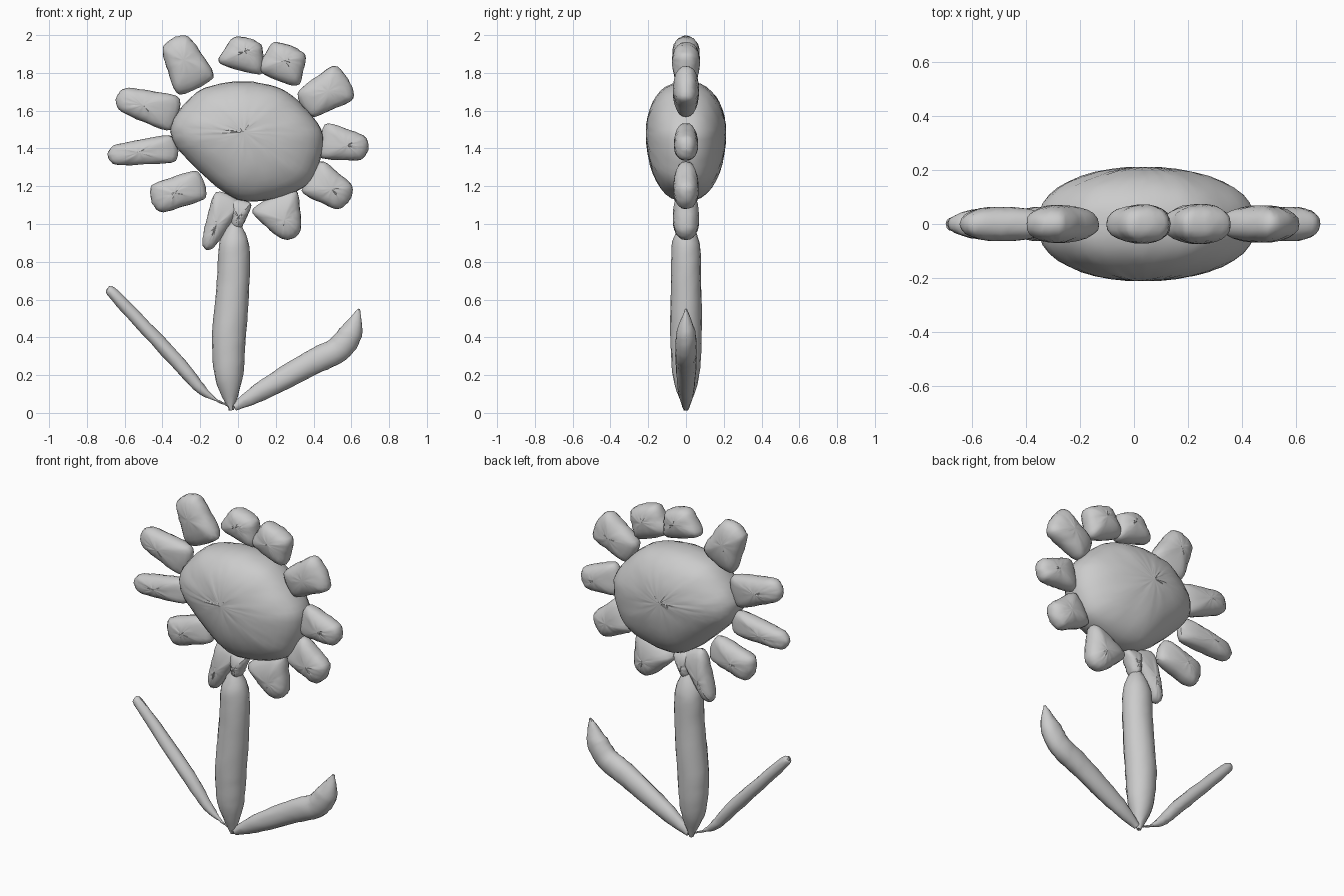
import bpy, bmesh, math, random
from mathutils import Vector

if "Cube" in bpy.data.objects:
    bpy.data.objects.remove(bpy.data.objects["Cube"])

random.seed(4)


def spline(pts, closed, steps):
    """Catmull-Rom interpolation through tuples of any size."""
    n, out = len(pts), []
    get = lambda i: Vector(pts[i % n] if closed else pts[max(0, min(n - 1, i))])
    for i in range(n if closed else n - 1):
        p0, p1, p2, p3 = (get(i + k) for k in (-1, 0, 1, 2))
        m1, m2 = (p2 - p0) * 0.42, (p3 - p1) * 0.42
        for k in range(steps):
            t = k / steps
            out.append(p1 * (2*t**3 - 3*t*t + 1) + m1 * (t**3 - 2*t*t + t)
                       + p2 * (3*t*t - 2*t**3) + m2 * (t**3 - t*t))
    if not closed:
        out.append(get(n - 1))
    return out


def loft(name, rings, start, end, bump=0.002):
    """Skin a list of rings and close both ends with a point."""
    bm = bmesh.new()
    wob = lambda: Vector([random.uniform(-bump, bump) for _ in range(3)])
    loops = [[bm.verts.new(p + wob()) for p in r] for r in rings]
    n = len(loops[0])
    for a, b in zip(loops, loops[1:]):
        for i in range(n):
            j = (i + 1) % n
            bm.faces.new((a[i], a[j], b[j], b[i]))
    for tip, ring in ((start, loops[0]), (end, loops[-1])):
        v = bm.verts.new(tip)
        for i in range(n):
            bm.faces.new((v, ring[i], ring[(i + 1) % n]))
    bmesh.ops.recalc_face_normals(bm, faces=bm.faces)
    me = bpy.data.meshes.new(name)
    bm.to_mesh(me)
    bm.free()
    ob = bpy.data.objects.new(name, me)
    bpy.context.collection.objects.link(ob)
    bpy.ops.object.select_all(action='DESELECT')
    ob.select_set(True)
    bpy.context.view_layer.objects.active = ob
    bpy.ops.object.shade_smooth_by_angle(angle=math.radians(40))


def pillow(name, outline, depth, rings=11, steps=5):
    """Inflate a front outline (x, z) to both sides of the y = 0 plane."""
    edge = spline(outline, True, steps)
    c = sum(edge, Vector((0, 0))) / len(edge)
    skins = []
    for k in range(1, rings + 1):
        s = math.sin(-math.pi / 2 + math.pi * k / (rings + 1))
        y = math.copysign(depth * abs(s) ** 0.85, s) if abs(s) > 1e-6 else 0
        r = math.sqrt(1 - s * s)
        skins.append([Vector((c.x + (p.x - c.x) * r, y, c.y + (p.y - c.y) * r))
                      for p in edge])
    loft(name, skins, Vector((c.x, -depth, c.y)), Vector((c.x, depth, c.y)))


def petal(name, bx, bz, tx, tz, wb, wt):
    """Puffed petal from base to tip, with half widths at both ends."""
    base, axis = Vector((bx, bz)), Vector((tx - bx, tz - bz))
    side = Vector((-axis.y, axis.x)).normalized()
    wm = (wb + wt) * 0.57
    half = [(0, wb), (.5, wm), (.9, wt)]
    shape = half + [(1, 0)] + [(u, -w) for u, w in reversed(half)]
    pillow(name, [base + axis * u + side * w for u, w in shape], 0.035 + 0.35 * wm)


def stalk(name, flat, sections, sides=16):
    """Sweep an ellipse along (x, z, half width); flat = depth / width."""
    pts = spline(sections, False, 6)
    rings = []
    for i, p in enumerate(pts):
        a, b = pts[max(0, i - 1)], pts[min(len(pts) - 1, i + 1)]
        d = (b - a).xy.normalized()
        angles = [2 * math.pi * k / sides for k in range(sides)]
        rings.append([Vector((p[0] + d.y * p[2] * math.cos(u), flat * p[2] * math.sin(u),
                              p[1] - d.x * p[2] * math.cos(u))) for u in angles])
    loft(name, rings, Vector((pts[0][0], 0, pts[0][1])), Vector((pts[-1][0], 0, pts[-1][1])))


# Flower head
pillow("flower_head", [(-.35, 1.54), (-.2, 1.71), (.03, 1.755), (.26, 1.7), (.45, 1.475),
                       (.36, 1.2), (.01, 1.125), (-.31, 1.385)], 0.212, 19, 8)

# Petals, clockwise from the top left: base, tip, half widths
for i, p in enumerate([
        (-.22, 1.73, -.345, 1.985, .1, .075), (.01, 1.82, .055, 1.985, .11, .075),
        (.21, 1.77, .28, 1.945, .105, .09), (.35, 1.63, .585, 1.765, .07, .1),
        (.445, 1.445, .69, 1.395, .085, .06), (.385, 1.255, .59, 1.125, .09, .07),
        (.185, 1.135, .295, .925, .12, .055), (-.05, 1.14, -.17, .865, .07, .035),
        (-.19, 1.21, -.46, 1.125, .07, .075), (-.335, 1.4, -.69, 1.36, .065, .05),
        (-.33, 1.58, -.645, 1.67, .085, .06)]):
    petal(f"petal_{i + 1}", *p)

# Small knot joining stem, lower petals and head
petal("stem_knot", .02, 1.12, -.01, .97, .05, .025)

# Stem
stalk("stem", .93, [(-.035, .015, .012), (-.048, .18, .072), (-.048, .39, .09),
                    (-.025, .7, .086), (-.02, .9, .078), (-.012, 1.02, .02)])

# Leaves
stalk("left_leaf", 1, [(-.69, .66, .008), (-.65, .62, .03), (-.33, .28, .038),
                       (-.2, .13, .027), (-.11, .065, .006), (-.035, .035, .008)])
stalk("right_leaf", .83, [(-.02, .03, .02), (.115, .11, .05), (.39, .265, .067),
                          (.53, .335, .068), (.6, .43, .06), (.64, .55, .005)])
